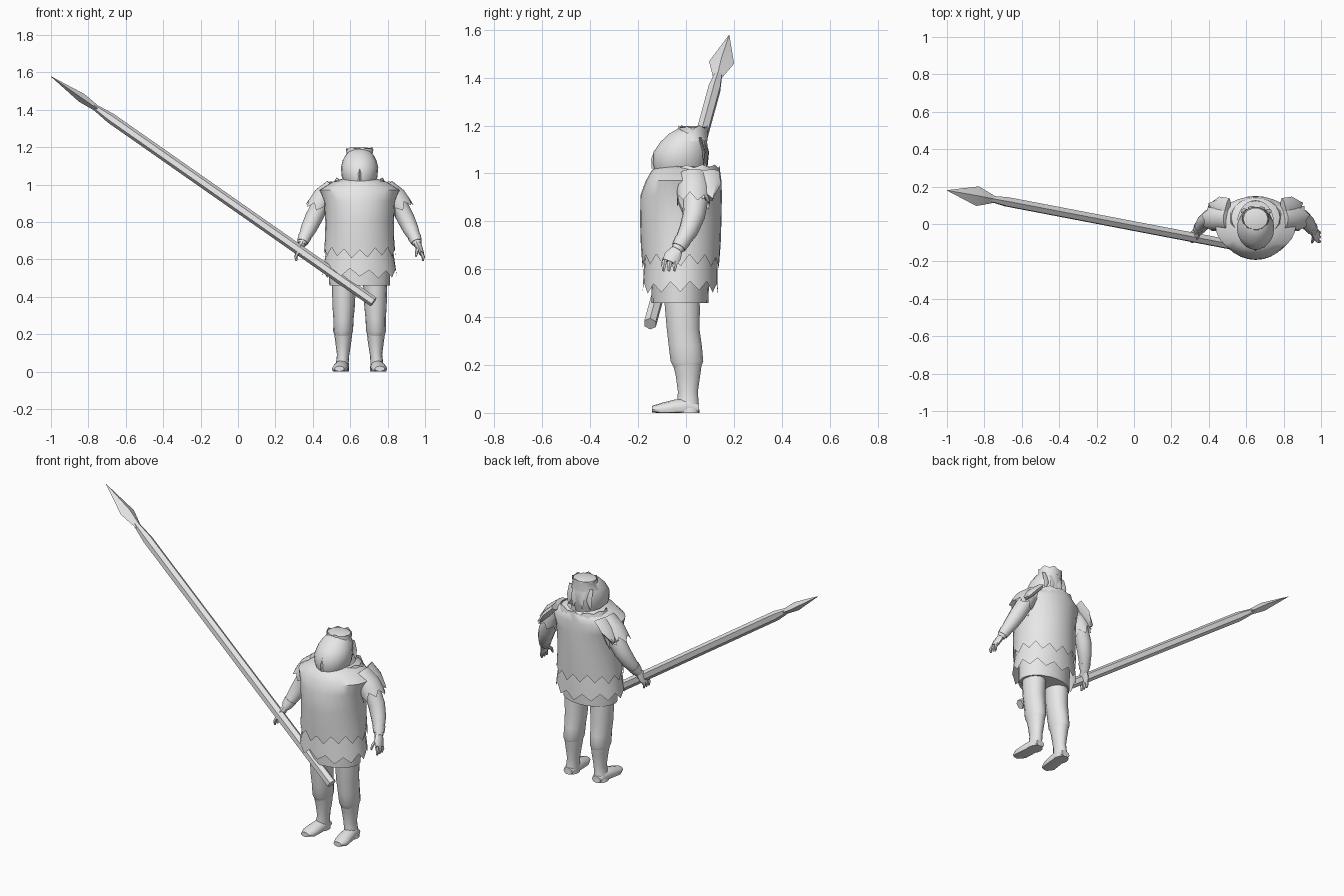
import bpy, bmesh, math
from mathutils import Vector

CX = 0.65  # centre line of the figure

grey = bpy.data.materials.new("plain grey")
grey.diffuse_color = (0.8, 0.8, 0.8, 1)


def loft(name, rings, n=12, axis=None, ref=(1, 0, 0), jag=0.0, caps=(True, True), floor=False, angle=40):
    """Skin elliptical rings (x, y, z, ra, rb); jag makes the last ring ragged."""
    bm = bmesh.new()
    pts = [Vector(r[:3]) for r in rings]
    rows = []
    for i, r in enumerate(rings):
        a, b = pts[max(i - 1, 0)], pts[min(i + 1, len(pts) - 1)]
        t = Vector(axis) if axis else (b - a).normalized()
        u = Vector(ref)
        u = (u - t * u.dot(t)).normalized()
        v = t.cross(u)
        row = []
        for k in range(n):
            th = 2 * math.pi * (k + (0 if n != 6 else 0.5)) / n
            p = pts[i] + u * r[3] * math.cos(th) + v * r[4] * math.sin(th)
            if jag and i == len(rings) - 1:
                p += t * jag * (1 if k % 2 else -1) * (1 + 0.35 * math.sin(k * 2.3))
            if floor:
                p.z = max(p.z, 0)
            row.append(bm.verts.new(p))
        rows.append(row)
    for a, b in zip(rows, rows[1:]):
        for k in range(n):
            m = (k + 1) % n
            bm.faces.new((a[k], a[m], b[m], b[k]))
    if caps[0]:
        bm.faces.new(rows[0])
    if caps[1]:
        bm.faces.new(rows[-1])
    bmesh.ops.recalc_face_normals(bm, faces=bm.faces)
    me = bpy.data.meshes.new(name)
    bm.to_mesh(me)
    bm.free()
    me.materials.append(grey)
    ob = bpy.data.objects.new(name, me)
    bpy.context.collection.objects.link(ob)
    bpy.context.view_layer.objects.active = ob
    for o in bpy.context.selected_objects:
        o.select_set(False)
    ob.select_set(True)
    bpy.ops.object.shade_smooth_by_angle(angle=math.radians(angle))
    return ob


Z = (0, 0, 1)


def upright(name, rows, **kw):
    """Loft of level rings (y, z, rx, ry) on the centre line."""
    return loft(name, [(CX, y, z, a, b) for y, z, a, b in rows], axis=Z, **kw)


def pair(name, rows, **kw):
    """Left and right copies; x is measured out from the centre line."""
    for side, s in (("left", 1), ("right", -1)):
        loft(side + "_" + name, [(CX + s * r[0],) + tuple(r[1:]) for r in rows], **kw)


# Torso clothing, from the outer layer inwards
upright("tunic", [(0.01, 1.03, 0.095, 0.115), (0.0, 1.015, 0.145, 0.142), (-0.01, 0.97, 0.215, 0.158),
                  (-0.02, 0.91, 0.19, 0.17), (-0.022, 0.80, 0.183, 0.17), (-0.022, 0.71, 0.185, 0.167),
                  (-0.022, 0.635, 0.192, 0.163)], n=28, jag=0.022, caps=(False, False))
upright("skirt", [(-0.022, 0.72, 0.17, 0.145), (-0.022, 0.63, 0.182, 0.153), (-0.024, 0.525, 0.2, 0.157)],
        n=24, jag=0.02, caps=(True, False))
upright("underskirt", [(-0.024, 0.65, 0.165, 0.125), (-0.025, 0.46, 0.162, 0.118)], n=20)
upright("back_collar", [(0.035, 0.97, 0.16, 0.112), (0.035, 1.03, 0.13, 0.105)],
        n=20, jag=0.006, caps=(False, False))

# Head, helmet crown and nose guard
upright("head", [(-0.02, 0.95, 0.06, 0.085), (-0.028, 1.0, 0.078, 0.1), (-0.027, 1.04, 0.095, 0.112),
                 (-0.022, 1.09, 0.1, 0.115), (-0.01, 1.13, 0.09, 0.1), (0.005, 1.165, 0.07, 0.078),
                 (0.02, 1.19, 0.045, 0.05)], n=18)
upright("helmet_crown", [(0.02, 1.135, 0.084, 0.072), (0.028, 1.165, 0.07, 0.064), (0.03, 1.193, 0.074, 0.062)],
        n=14, jag=0.007, caps=(False, False))
upright("helmet_top", [(0.028, 1.15, 0.072, 0.064), (0.028, 1.192, 0.066, 0.058), (0.028, 1.199, 0.03, 0.03)], n=14)
loft("nose_guard", [(CX, -0.105, 1.10, 0.012, 0.025), (CX, -0.13, 1.06, 0.014, 0.016),
                    (CX, -0.135, 1.02, 0.008, 0.008)], n=4, axis=Z)

# Ragged hood strips hanging behind the head
for i, dx in enumerate((-0.06, -0.02, 0.03, 0.065)):
    loft("hood_strip_%d" % (i + 1), [(CX + dx, 0.075 - 4 * dx * dx, 1.15, 0.018, 0.006),
                                     (CX + dx, 0.092 - 4 * dx * dx, 1.09, 0.02, 0.006),
                                     (CX + dx * 1.2, 0.09 - 4 * dx * dx, 1.03, 0.002, 0.002)], n=4, axis=Z)

# Legs and boots
pair("leg", [(0.08, -0.02, 0.50, 0.066, 0.075), (0.084, -0.015, 0.44, 0.063, 0.075),
             (0.085, -0.012, 0.35, 0.06, 0.07), (0.086, -0.003, 0.28, 0.054, 0.071),
             (0.088, 0.004, 0.215, 0.053, 0.07), (0.088, 0.005, 0.19, 0.044, 0.058)], n=14, axis=Z)
pair("boot_shaft", [(0.088, 0.005, 0.215, 0.05, 0.064), (0.087, 0.008, 0.16, 0.043, 0.053),
                    (0.088, 0.008, 0.09, 0.033, 0.043), (0.092, 0.008, 0.05, 0.034, 0.045),
                    (0.096, 0.01, 0.0, 0.04, 0.048)], n=14, axis=Z)
pair("boot_foot", [(0.094, 0.055, 0.018, 0.028, 0.02), (0.095, 0.01, 0.025, 0.038, 0.04),
                   (0.1, -0.05, 0.02, 0.041, 0.035), (0.106, -0.105, 0.014, 0.042, 0.027),
                   (0.108, -0.142, 0.015, 0.026, 0.014)], n=12, axis=(0, -1, 0), floor=True)

# Arms, cuffs and hands
FWD = (0, 1, 0)
pair("arm", [(0.15, 0.04, 0.97, 0.06, 0.05), (0.21, 0.04, 0.89, 0.053, 0.047), (0.246, 0.032, 0.82, 0.047, 0.047),
             (0.274, 0.01, 0.76, 0.041, 0.042), (0.3, -0.022, 0.705, 0.03, 0.03),
             (0.31, -0.038, 0.68, 0.025, 0.023)], n=12, ref=FWD)
pair("cuff", [(0.293, -0.014, 0.72, 0.036, 0.036), (0.305, -0.03, 0.692, 0.031, 0.03)], n=12, ref=FWD)
pair("sleeve", [(0.14, 0.03, 0.99, 0.062, 0.045), (0.19, 0.032, 0.935, 0.07, 0.06),
                (0.225, 0.032, 0.875, 0.07, 0.064)], n=14, ref=FWD, jag=0.018, caps=(True, False))
pair("shoulder_flap", [(0.15, 0.07, 1.0, 0.07, 0.02), (0.2, 0.085, 0.95, 0.062, 0.022),
                       (0.24, 0.09, 0.9, 0.03, 0.012)], n=8, ref=FWD, jag=0.012)
pair("palm", [(0.308, -0.036, 0.685, 0.024, 0.02), (0.322, -0.055, 0.655, 0.036, 0.017),
              (0.332, -0.068, 0.63, 0.032, 0.013)], n=8, ref=FWD)
for i, dy in enumerate((-0.023, 0.0, 0.023)):
    pair("finger_%d" % (i + 1), [(0.33, -0.066 + dy, 0.638, 0.011, 0.01), (0.341, -0.07 + dy, 0.613, 0.01, 0.009),
                                 (0.338, -0.072 + dy, 0.592, 0.006, 0.005)], n=6, ref=FWD)
pair("thumb", [(0.312, -0.065, 0.66, 0.011, 0.011), (0.305, -0.092, 0.64, 0.009, 0.009),
               (0.301, -0.1, 0.615, 0.005, 0.005)], n=6, ref=FWD)

# Spear: six-sided shaft with a flat leaf-shaped blade
BUTT, TIP = Vector((0.725, -0.15, 0.372)), Vector((-1.0, 0.18, 1.578))


def along(rows):
    return [tuple(BUTT.lerp(TIP, t)) + (a, b) for t, a, b in rows]


loft("spear_shaft", along([(0, 0.028, 0.028), (0.815, 0.028, 0.028), (0.868, 0.017, 0.015)]),
     n=6, ref=FWD, angle=20)
loft("spear_blade", along([(0.855, 0.02, 0.016), (0.905, 0.053, 0.025), (1.0, 0.001, 0.001)]),
     n=4, ref=FWD, angle=20)
